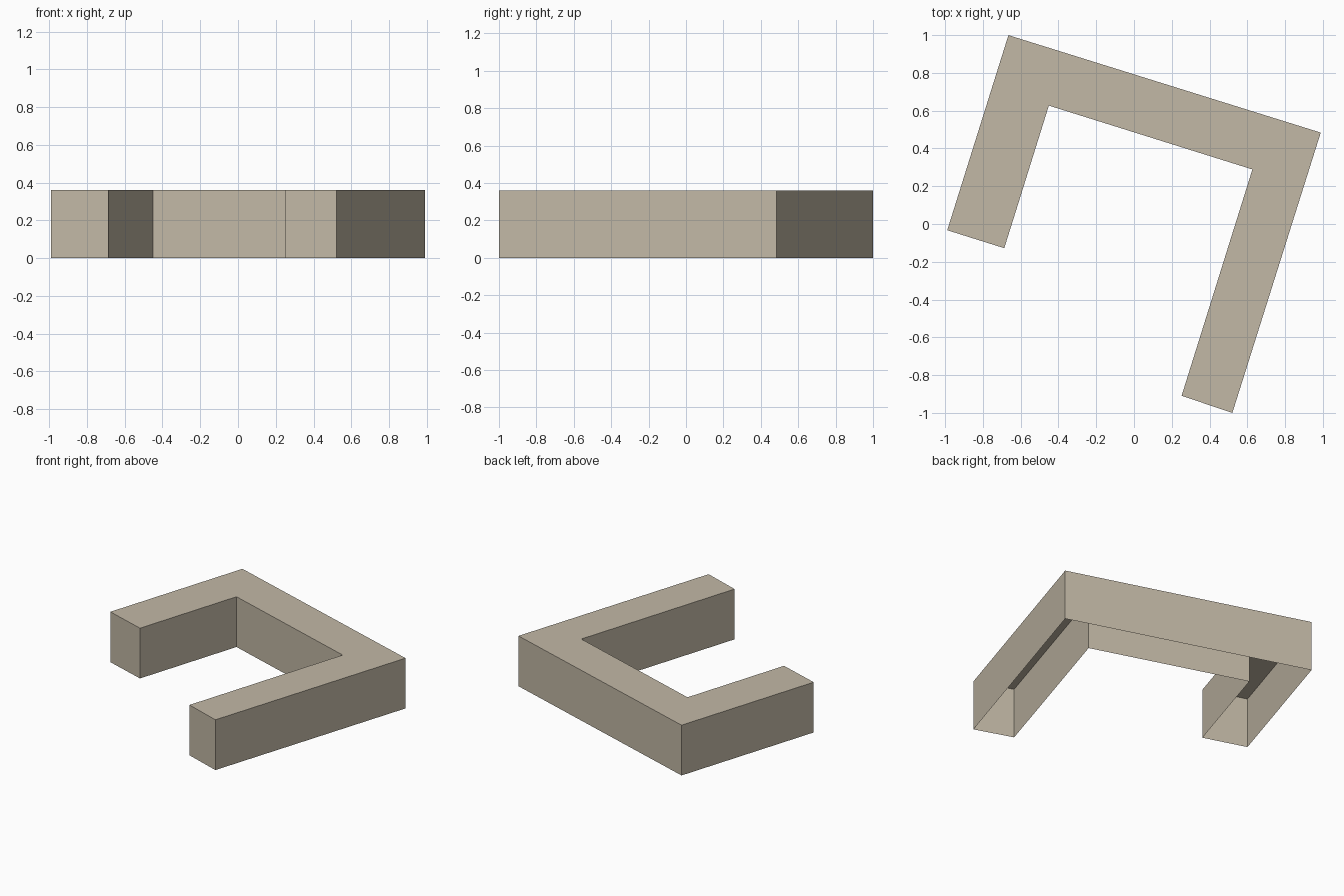
import bpy
import bmesh

cube = bpy.data.objects.get("Cube")
if cube:
    bpy.data.objects.remove(cube, do_unlink=True)

HEIGHT = 0.36

# Plain stone colour
stone = bpy.data.materials.new("warm_stone")
stone.use_nodes = True
colour = (0.54, 0.48, 0.38, 1.0)
stone.diffuse_color = colour
stone.node_tree.nodes["Principled BSDF"].inputs["Base Color"].default_value = colour

# U-shaped footprint, counter-clockwise: short wing, courtyard, long wing, rear
footprint = [
    (-0.989, -0.033), (-0.687, -0.128), (-0.451, 0.627), (0.627, 0.289),
    (0.252, -0.91), (0.521, -1.0), (0.989, 0.484), (-0.665, 1.0),
]

# Walls and flat roof, left open underneath
bm = bmesh.new()
base = [bm.verts.new((x, y, 0)) for x, y in footprint]
top = [bm.verts.new((x, y, HEIGHT)) for x, y in footprint]
bm.faces.new(top)
for i in range(len(base)):
    j = (i + 1) % len(base)
    bm.faces.new((base[i], base[j], top[j], top[i]))

mesh = bpy.data.meshes.new("building_shell")
bm.to_mesh(mesh)
bm.free()
mesh.materials.append(stone)
building = bpy.data.objects.new("building_shell", mesh)
bpy.context.collection.objects.link(building)
